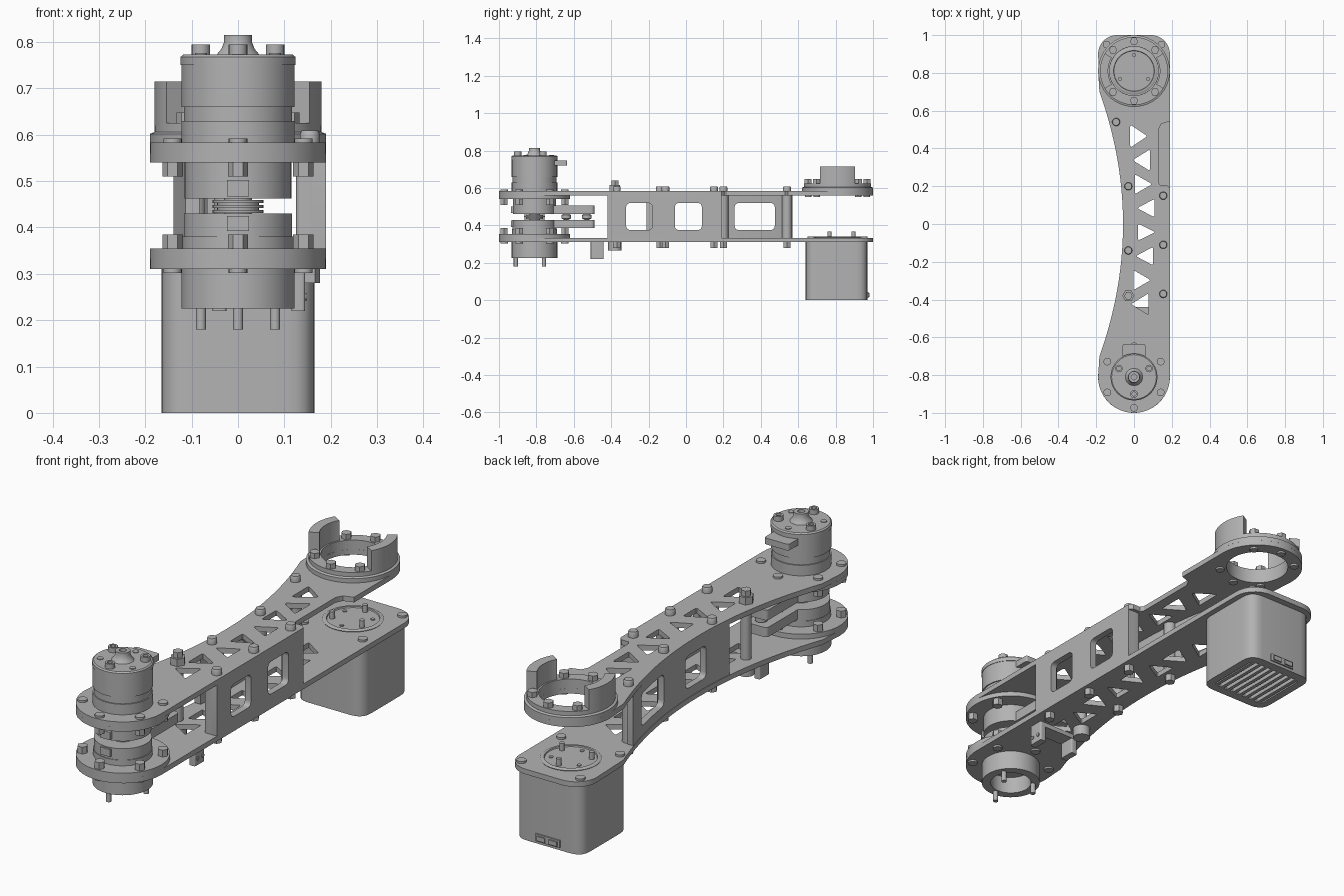
import bpy, bmesh
from math import sin, cos, radians, pi
from mathutils import Matrix, Vector

cube = bpy.data.objects.get("Cube")
if cube:
    bpy.data.objects.remove(cube)

grey = bpy.data.materials.new("machined_grey")
grey.use_nodes = True
grey.diffuse_color = (0.45, 0.45, 0.45, 1)
grey.node_tree.nodes["Principled BSDF"].inputs["Base Color"].default_value = grey.diffuse_color
parts = []
FRONT, BACK = -0.81, 0.81


def finish(name, bm, matrix=Matrix()):
    bmesh.ops.remove_doubles(bm, verts=bm.verts, dist=1e-5)
    bmesh.ops.transform(bm, matrix=matrix, verts=bm.verts)
    bmesh.ops.recalc_face_normals(bm, faces=bm.faces)
    mesh = bpy.data.meshes.new(name)
    bm.to_mesh(mesh)
    bm.free()
    mesh.materials.append(grey)
    ob = bpy.data.objects.new(name, mesh)
    bpy.context.collection.objects.link(ob)
    parts.append(ob)
    return ob


def lathe(name, profile, spots=((0, 0),), sides=48, hollow=False, matrix=Matrix()):
    """Turn an (r, z) profile about a vertical axis at every spot."""
    pts = list(profile)
    if not hollow:
        pts = [(0, pts[0][1])] + pts + [(0, pts[-1][1])]
    bm = bmesh.new()
    for x, y in spots:
        rows = []
        for i in range(sides):
            a = 2 * pi * i / sides
            rows.append([bm.verts.new((x + r * cos(a), y + r * sin(a), z)) for r, z in pts])
        for i, row in enumerate(rows):
            nxt = rows[(i + 1) % sides]
            for j in range(len(pts) if hollow else len(pts) - 1):
                k = (j + 1) % len(pts)
                bm.faces.new((row[j], row[k], nxt[k], nxt[j]))
    bmesh.ops.dissolve_degenerate(bm, dist=1e-6, edges=bm.edges)
    return finish(name, bm, matrix)


def slab_mesh(loops, z0, z1):
    """Filled outline with holes, extruded from z0 to z1."""
    cu = bpy.data.curves.new("outline", "CURVE")
    cu.dimensions = "2D"
    cu.fill_mode = "BOTH"
    cu.extrude = (z1 - z0) / 2
    for loop in loops:
        sp = cu.splines.new("POLY")
        sp.points.add(len(loop) - 1)
        for p, (x, y) in zip(sp.points, loop):
            p.co = (x, y, 0, 1)
        sp.use_cyclic_u = True
    tmp = bpy.data.objects.new("outline", cu)
    bpy.context.collection.objects.link(tmp)
    dg = bpy.context.evaluated_depsgraph_get()
    mesh = bpy.data.meshes.new_from_object(tmp.evaluated_get(dg))
    bm = bmesh.new()
    bm.from_mesh(mesh)
    bpy.data.objects.remove(tmp)
    bpy.data.curves.remove(cu)
    bpy.data.meshes.remove(mesh)
    bmesh.ops.translate(bm, vec=(0, 0, (z0 + z1) / 2), verts=bm.verts)
    bmesh.ops.remove_doubles(bm, verts=bm.verts, dist=1e-5)
    return bm


def slab(name, loops, z0, z1):
    return finish(name, slab_mesh(loops, z0, z1))


def box(name, x0, x1, y0, y1, z0, z1):
    return slab(name, [[(x0, y0), (x1, y0), (x1, y1), (x0, y1)]], z0, z1)


def arc(cx, cy, r, a0, a1, n=24):
    angles = [radians(a0 + (a1 - a0) * i / n) for i in range(n + 1)]
    return [(cx + r * cos(a), cy + r * sin(a)) for a in angles]


def rounded(points, r, n=5):
    out = []
    for i, p in enumerate(points):
        p, a, b = Vector(p), Vector(points[i - 1]), Vector(points[(i + 1) % len(points)])
        a, b = p + (a - p).normalized() * r, p + (b - p).normalized() * r
        for t in (k / n for k in range(n + 1)):
            out.append(tuple(a * (1 - t) ** 2 + p * 2 * t * (1 - t) + b * t * t))
    return out


def rect(x0, x1, y0, y1, r):
    return rounded([(x0, y0), (x1, y0), (x1, y1), (x0, y1)], r)


def waist(y):
    return -0.058 - 0.255 * y * y


def circle_spots(cy, r, angles):
    return [(r * cos(radians(a)), cy + r * sin(radians(a))) for a in angles]


# Arm plates with a hollowed waist and triangular lightening holes
triangles = []
for i in range(8):
    y = 0.465 - 0.127 * i
    x = 0.025 - 0.045 * abs(i - 3.7) / 3.7
    h = 0.045 + 0.004 * abs(i - 4)
    near, far = (x, x + 0.092) if i % 2 == 0 else (x + 0.092, x)
    triangles.append(rounded([(near, y + h), (far, y), (near, y - h)], 0.012))
front_end = arc(0, FRONT, 0.19, 180, 360)
waist_edge = [(waist(y), y) for y in (0.7 - 1.4 * i / 28 for i in range(29))]
notch = [(0.19, 0.19), (0.175, 0.205), (0.14, 0.205), (0.13, 0.22),
         (0.13, 0.50), (0.145, 0.53), (0.19, 0.545)]
square_end = arc(0.09, 0.90, 0.1, 0, 90, 10) + arc(-0.09, 0.90, 0.1, 90, 180, 10)
slab("lower_plate", [front_end + square_end + waist_edge] + triangles, 0.31, 0.333)
slab("upper_plate", [front_end + notch + arc(0, BACK, 0.19, 0, 180) + waist_edge,
                     arc(0, BACK, 0.13, 0, 350, 35)] + triangles, 0.56, 0.583)

# Straight and curved side walls with rounded windows
WZ = (0.375, 0.52)
to_wall = Matrix(((0, 0, 1, 0), (1, 0, 0, 0), (0, 1, 0, 0), (0, 0, 0, 1)))
bm = slab_mesh([rect(-0.42, 0.19, 0.333, 0.56, 0.002),
                rect(-0.32, -0.18, *WZ, 0.025), rect(-0.06, 0.085, *WZ, 0.025)], 0.16, 0.19)
finish("straight_side_wall", bm, to_wall)
for y0, y1 in ((-0.42, -0.35), (0.12, 0.19)):
    slab("straight_wall_post", [rect(0.125, 0.188, y0, y1, 0.015)], 0.333, 0.56)
bm = slab_mesh([rect(-0.21, 0.57, 0.333, 0.56, 0.002),
                rect(0.26, 0.475, *WZ, 0.025), rect(-0.06, 0.085, *WZ, 0.025)], 0, 0.03)
for i in range(1, 20):
    bmesh.ops.bisect_plane(bm, geom=bm.verts[:] + bm.edges[:] + bm.faces[:],
                           plane_co=(-0.21 + i * 0.039, 0, 0), plane_no=(1, 0, 0))
bmesh.ops.transform(bm, matrix=to_wall, verts=bm.verts)
for v in bm.verts:
    v.co.x += waist(v.co.y) + 0.002
finish("curved_side_wall", bm)

# Wall bolts, spacer posts and their nuts
inner = [(-0.095, 0.54), (-0.03, 0.2), (-0.03, -0.14)]
outer = [(0.155, 0.15), (0.155, -0.11), (0.155, -0.37)]
lathe("wall_posts", [(0.026, 0.333), (0.026, 0.56)], inner + outer[1:2], 24)
lathe("spacer_post", [(0.022, 0.333), (0.022, 0.56)], [(-0.03, -0.38)], 24)
lathe("spacer_top_nut", [(0.032, 0.583), (0.032, 0.615), (0.022, 0.615), (0.022, 0.64)],
      [(-0.03, -0.38)], 6)
lathe("spacer_bottom_nut", [(0.036, 0.265), (0.036, 0.31)], [(-0.03, -0.38)], 20)
lathe("upper_bolt_heads", [(0.021, 0.583), (0.021, 0.603), (0.018, 0.609)], inner + outer, 20)
lathe("lower_bolt_nuts", [(0.022, 0.28), (0.022, 0.31)], inner + outer, 6)

# Front joint rings with nuts and bolt heads
for name, z0, z1 in (("lower", 0.333, 0.355), ("upper", 0.54, 0.56)):
    lathe(name + "_front_ring", [(0.11, z0), (0.19, z0), (0.19, z1), (0.11, z1)],
          [(0, FRONT)], 64, True)
ring_bolts = circle_spots(FRONT, 0.163, range(30, 390, 60))
for z0, z1, sides, r in ((0.355, 0.385, 6, 0.022), (0.302, 0.31, 20, 0.02),
                         (0.51, 0.54, 6, 0.022), (0.583, 0.592, 20, 0.02)):
    lathe("front_ring_fasteners", [(r, z0), (r, z1)], ring_bolts, sides)

# Front joint housings and shaft
lathe("lower_housing", [(0.085, 0.30), (0.085, 0.225), (0.122, 0.225), (0.122, 0.345),
                        (0.120, 0.345), (0.120, 0.38), (0.117, 0.38), (0.117, 0.43)],
      [(0, FRONT)], 64)
lathe("upper_housing", [(0.115, 0.462), (0.115, 0.545), (0.122, 0.545), (0.122, 0.63),
                        (0.117, 0.63), (0.117, 0.66), (0.122, 0.66), (0.122, 0.75),
                        (0.124, 0.75), (0.124, 0.768), (0.118, 0.773), (0.046, 0.773),
                        (0.036, 0.785), (0.03, 0.80), (0.03, 0.815), (0.015, 0.815),
                        (0.015, 0.80)], [(0, FRONT)], 64)
lathe("joint_shaft", [(0.03, 0.42), (0.03, 0.47)], [(0, FRONT)], 32)
lathe("joint_discs", [(0.025, 0.431), (0.055, 0.431), (0.055, 0.438), (0.045, 0.438),
                      (0.045, 0.442), (0.055, 0.442), (0.055, 0.449), (0.045, 0.449),
                      (0.045, 0.453), (0.055, 0.453), (0.055, 0.459), (0.025, 0.459)],
      [(0, FRONT)], 32)
lathe("cap_screws", [(0.02, 0.77), (0.02, 0.795), (0.011, 0.795), (0.011, 0.785)],
      [(-0.08, FRONT + 0.045), (0.08, FRONT + 0.045), (0, FRONT - 0.09)], 20)
lathe("cap_plugs", [(0.013, 0.77), (0.013, 0.776)],
      [(-0.08, FRONT - 0.045), (0.08, FRONT - 0.045), (0, FRONT + 0.09)], 16)
lathe("bottom_pins", [(0.011, 0.18), (0.011, 0.30)],
      [(-0.08, FRONT + 0.05), (0.08, FRONT + 0.05), (0, FRONT - 0.1)], 16)
slab("cap_tab", [rect(-0.06, 0.06, -0.72, -0.635, 0.012)], 0.72, 0.748)

# Clamp arms behind the joint and blocks at its front
for name, z0, z1 in (("lower", 0.387, 0.43), ("upper", 0.462, 0.507)):
    slab(name + "_clamp_arm", [rect(-0.055, 0.055, -0.74, -0.49, 0.02)], z0, z1)
    box(name + "_front_block", -0.024, 0.024, -0.935, -0.90, z0 + 0.005, z1 - 0.005)
lathe("clamp_bolts", [(0.012, 0.43), (0.026, 0.437), (0.026, 0.455), (0.012, 0.462)],
      [(0, -0.64), (0, -0.53)], 20)

# Sensor bracket below the lower plate
slab("bracket_plate", [rect(-0.055, 0.145, -0.51, -0.44, 0.008)], 0.29, 0.31)
for x in (-0.055, 0.115):
    slab("bracket_leg", [rect(x, x + 0.03, -0.51, -0.44, 0.008)], 0.22, 0.30)
lathe("bracket_screws", [(0.008, 0.14), (0.008, 0.149)], [(-0.493, 0.25), (-0.457, 0.25)],
      12, matrix=to_wall)

# Back collar with two curved guards
lathe("back_collar", [(0.13, 0.583), (0.19, 0.583), (0.19, 0.602), (0.18, 0.606),
                      (0.18, 0.625), (0.13, 0.625)], [(0, BACK)], 64, True)
for a in (0, 180):
    slab("curved_guard", [arc(0, BACK, 0.18, a - 31, a + 31, 16)
                          + arc(0, BACK, 0.137, a + 31, a - 31, 16)], 0.62, 0.715)
collar_bolts = circle_spots(BACK, 0.157, (45, 90, 135, 225, 270, 315))
lathe("collar_nuts", [(0.022, 0.62), (0.022, 0.648)], collar_bolts, 6)
lathe("collar_bolt_heads", [(0.018, 0.552), (0.018, 0.56)], collar_bolts, 16)

# Motor body with ribbed base
outline = rect(-0.165, 0.165, 0.64, 0.97, 0.06)
slab("motor_body", [outline], 0.015, 0.31)
slab("motor_base_rim", [outline, rect(-0.13, 0.13, 0.68, 0.93, 0.02)], 0, 0.015)
for i in range(8):
    x = -0.115 + i * 0.033
    box("cooling_rib", x - 0.008, x + 0.008, 0.675, 0.935, 0, 0.02)
lathe("motor_flange", [(0.115, 0.32), (0.125, 0.336), (0.118, 0.34), (0.108, 0.34),
                       (0.106, 0.335)], [(0, BACK)], 64)
lathe("output_pins", [(0.011, 0.33), (0.011, 0.367)], circle_spots(BACK, 0.085, range(90, 450, 120)), 16)
lathe("flange_dimples", [(0.009, 0.33), (0.009, 0.339)], circle_spots(BACK, 0.08, range(30, 390, 120)), 12)
lathe("motor_mount_screws", [(0.02, 0.333), (0.02, 0.342)],
      [(x, y) for x in (-0.145, 0.145) for y in (0.67, 0.95)], 16)
lathe("motor_corner_screws", [(0.01, -0.95), (0.01, -0.66)], [(-0.143, 0.016), (0.143, 0.016)], 16,
      matrix=Matrix.Rotation(pi / 2, 4, "X"))
slab("motor_connector", [rect(-0.06, 0.06, 0.95, 0.976, 0.004)], 0.012, 0.045)
for x in (-0.03, 0.03):
    box("connector_socket", x - 0.02, x + 0.02, 0.97, 0.982, 0.018, 0.038)

# Smooth round faces while keeping hard edges
bpy.ops.object.select_all(action="DESELECT")
for ob in parts:
    ob.select_set(True)
bpy.context.view_layer.objects.active = parts[0]
bpy.ops.object.shade_smooth_by_angle(angle=radians(30))
